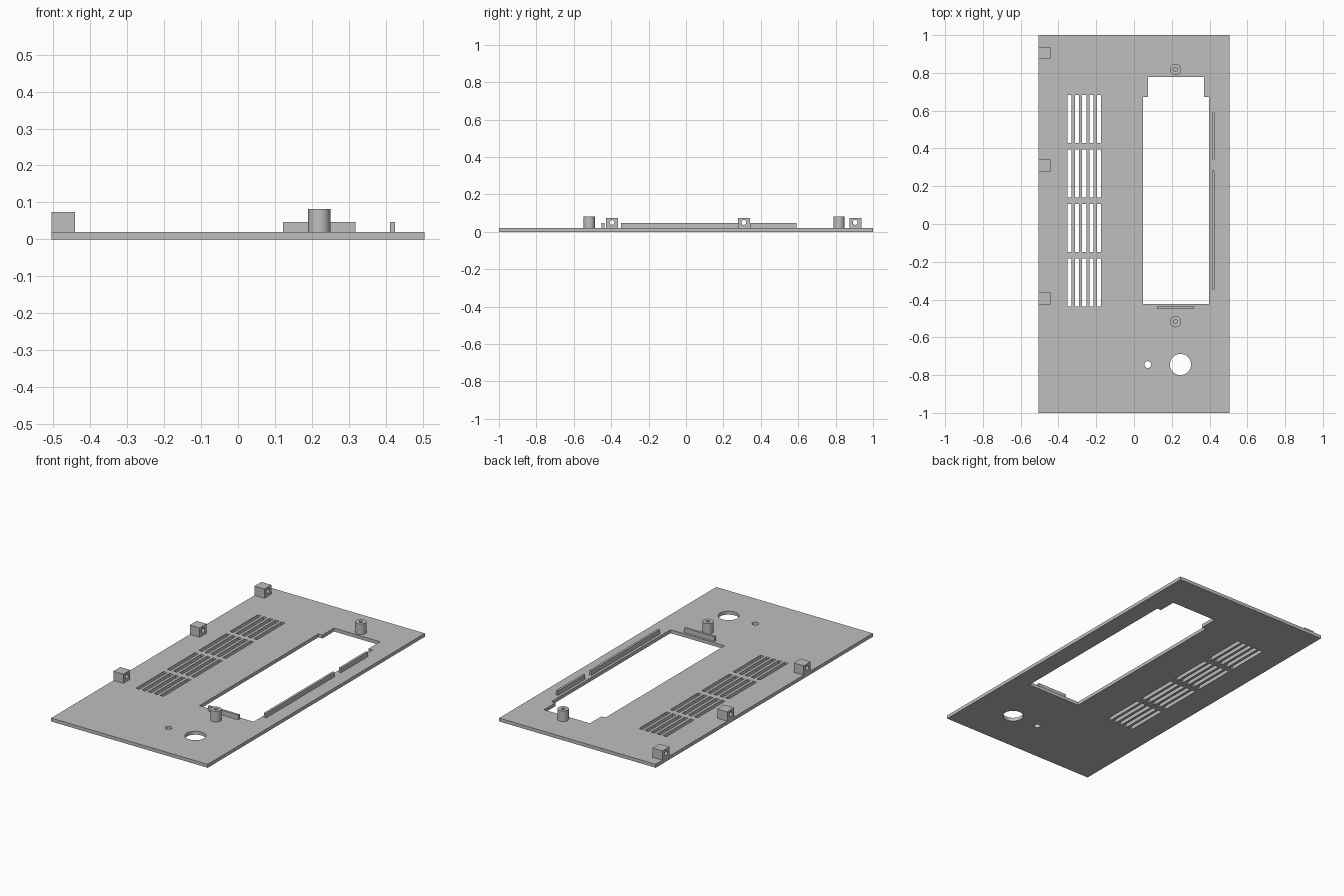
import bpy, bmesh
from math import sin, cos, pi

cube = bpy.data.objects.get("Cube")
if cube:
    bpy.data.objects.remove(cube, do_unlink=True)

grey = bpy.data.materials.new("light_grey")
grey.use_nodes = True
grey.diffuse_color = (0.52, 0.52, 0.52, 1)
grey.node_tree.nodes["Principled BSDF"].inputs["Base Color"].default_value = grey.diffuse_color

HALF_W, HALF_L, TOP = 0.505, 1.0, 0.02


def rect(x0, x1, y0, y1):
    return [(x0, y0), (x1, y0), (x1, y1), (x0, y1)]


def circle(x, y, r, n=32):
    return [(x + r * cos(2 * pi * i / n), y + r * sin(2 * pi * i / n)) for i in range(n)]


def extrude(name, loops, start, end, along_x=False):
    """Solid from an outline (first loop) with holes (other loops)."""
    curve = bpy.data.curves.new(name, "CURVE")
    curve.dimensions = "2D"
    curve.fill_mode = "BOTH"
    curve.extrude = (end - start) / 2
    for loop in loops:
        spline = curve.splines.new("POLY")
        spline.points.add(len(loop) - 1)
        for point, (x, y) in zip(spline.points, loop):
            point.co = (x, y, 0, 1)
        spline.use_cyclic_u = True
    helper = bpy.data.objects.new(name + "_profile", curve)
    bpy.context.collection.objects.link(helper)
    bpy.context.view_layer.update()
    depsgraph = bpy.context.evaluated_depsgraph_get()
    mesh = bpy.data.meshes.new_from_object(helper.evaluated_get(depsgraph))
    bpy.data.objects.remove(helper, do_unlink=True)

    # Weld caps to walls and move into place
    bm = bmesh.new()
    bm.from_mesh(mesh)
    bmesh.ops.remove_doubles(bm, verts=bm.verts, dist=0.0001)
    for v in bm.verts:
        v.co.z += (start + end) / 2
        if along_x:
            v.co = v.co.zxy
    bmesh.ops.recalc_face_normals(bm, faces=bm.faces)
    bm.to_mesh(mesh)
    bm.free()
    mesh.materials.clear()
    mesh.materials.append(grey)
    obj = bpy.data.objects.new(name, mesh)
    bpy.context.collection.objects.link(obj)
    bpy.ops.object.select_all(action="DESELECT")
    obj.select_set(True)
    bpy.context.view_layer.objects.active = obj
    bpy.ops.object.shade_smooth_by_angle()
    return obj


# Panel with stepped window, round holes and vent slots
window = [(0.048, -0.424), (0.397, -0.424), (0.397, 0.673), (0.371, 0.673),
          (0.371, 0.779), (0.074, 0.779), (0.074, 0.673), (0.048, 0.673)]
holes = [window, circle(0.246, -0.744, 0.056, 48), circle(0.073, -0.744, 0.018)]
for column in range(5):
    for row in range(4):
        x, y = -0.352 + column * 0.0387, -0.437 + row * 0.2885
        holes.append(rect(x, x + 0.022, y, y + 0.255))
extrude("panel", [rect(-HALF_W, HALF_W, -HALF_L, HALF_L)] + holes, 0, TOP)

# Hollow screw posts at both ends of the window
for name, y in (("front_post", -0.517), ("back_post", 0.818)):
    extrude(name, [circle(0.22, y, 0.03), circle(0.22, y, 0.01)], TOP, 0.082)

# Drilled blocks along the edge
for name, y in (("front_block", -0.395), ("middle_block", 0.309), ("back_block", 0.905)):
    profile = [rect(y - 0.032, y + 0.032, TOP, 0.074), circle(y, 0.05, 0.013)]
    extrude(name, profile, -HALF_W, -0.441, along_x=True)

# Locating ribs beside the window
extrude("long_side_rib", [rect(0.412, 0.425, -0.347, 0.283)], TOP, 0.047)
extrude("short_side_rib", [rect(0.412, 0.425, 0.341, 0.59)], TOP, 0.047)
extrude("front_rib", [rect(0.122, 0.318, -0.451, -0.437)], TOP, 0.047)
